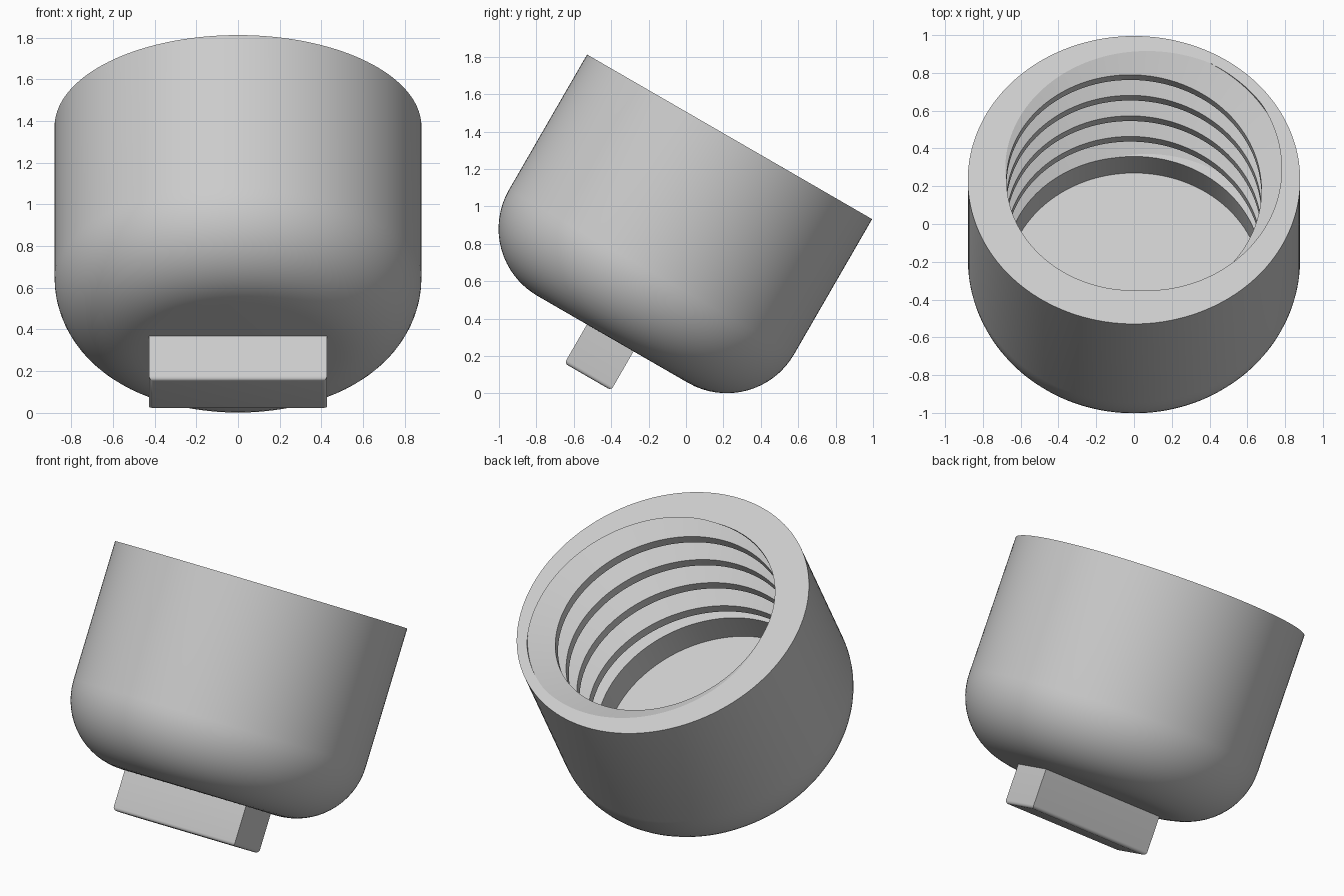
import bpy, bmesh, math

cube = bpy.data.objects.get("Cube")
if cube:
    bpy.data.objects.remove(cube, do_unlink=True)

# Main dimensions, measured from the centre of the rim along the cap axis
OUTER, BORE, ROOT = 0.88, 0.675, 0.82
BASE, FLOOR, THREAD_END = -1.25, -1.095, -0.92
FILLET = 0.415
PITCH, GROOVE, ROOT_FLAT = 0.2175, 0.163, 0.016
STEPS = 144
FLANK = (GROOVE - ROOT_FLAT) / 2

grey = bpy.data.materials.new("light_grey")
grey.use_nodes = True
colour = (0.6, 0.6, 0.6, 1)
grey.diffuse_color = colour
bsdf = next(n for n in grey.node_tree.nodes if n.type == 'BSDF_PRINCIPLED')
bsdf.inputs["Base Color"].default_value = colour


def finish(bm, name):
    """Turn the bmesh into a tilted, softly shaded object."""
    bmesh.ops.recalc_face_normals(bm, faces=bm.faces[:])
    mesh = bpy.data.meshes.new(name)
    bm.to_mesh(mesh)
    bm.free()
    obj = bpy.data.objects.new(name, mesh)
    bpy.context.collection.objects.link(obj)
    mesh.materials.append(grey)
    obj.location = (0, 0.233, 1.372)
    obj.rotation_euler.x = math.radians(-30)
    bpy.ops.object.select_all(action='DESELECT')
    obj.select_set(True)
    bpy.context.view_layer.objects.active = obj
    bpy.ops.object.shade_smooth_by_angle(angle=math.radians(25))
    return obj


def groove_start(turn):
    """Height of the lower groove edge after a number of turns."""
    return -0.056 + PITCH * (turn - 0.25)


def thread_radius(h, turn):
    """Radius of the threaded bore at one height and angle."""
    u = (h - groove_start(turn)) % PITCH
    depth = min(u, GROOVE - u) / FLANK
    return BORE + (ROOT - BORE) * max(0, min(1, depth))


def section(turn):
    """Half section from the inner floor, over the rim, to the outer base."""
    points = [(0, FLOOR), (BORE, FLOOR), (BORE, THREAD_END)]
    heights = [THREAD_END]
    for k in range(-6, 3):
        start = groove_start(turn + k)
        heights += [start, start + FLANK, start + FLANK + ROOT_FLAT, start + GROOVE]
    heights.append(0)
    for h in heights:
        h = max(THREAD_END, min(0, h))
        points.append((thread_radius(h, turn), h))
    points.append((OUTER, 0))
    for i in range(17):
        a = math.pi / 2 * i / 16
        points.append((OUTER - FILLET + FILLET * math.cos(a),
                       BASE + FILLET - FILLET * math.sin(a)))
    points.append((0, BASE))
    return points


# Threaded cap: sections swept around the axis and welded
bm = bmesh.new()
columns = []
for i in range(STEPS + 1):
    a = math.tau * i / STEPS
    columns.append([bm.verts.new((r * math.cos(a), r * math.sin(a), h))
                    for r, h in section(i / STEPS)])
for left, right in zip(columns, columns[1:]):
    for j in range(len(left) - 1):
        bm.faces.new((left[j], right[j], right[j + 1], left[j + 1]))
bmesh.ops.remove_doubles(bm, verts=bm.verts[:], dist=0.00005)
finish(bm, "threaded_cap")

# Grip bar under the base, with its lower edges rounded
bm = bmesh.new()
bmesh.ops.create_cube(bm, size=1)
for v in bm.verts:
    v.co = (v.co.x * 0.854, v.co.y * 0.288 - 0.015, -1.49 if v.co.z < 0 else -1.2)
lower = [e for e in bm.edges if all(v.co.z < -1.4 for v in e.verts)]
bmesh.ops.bevel(bm, geom=lower, offset=0.02, segments=4, profile=0.5, affect='EDGES')
finish(bm, "grip_bar")
